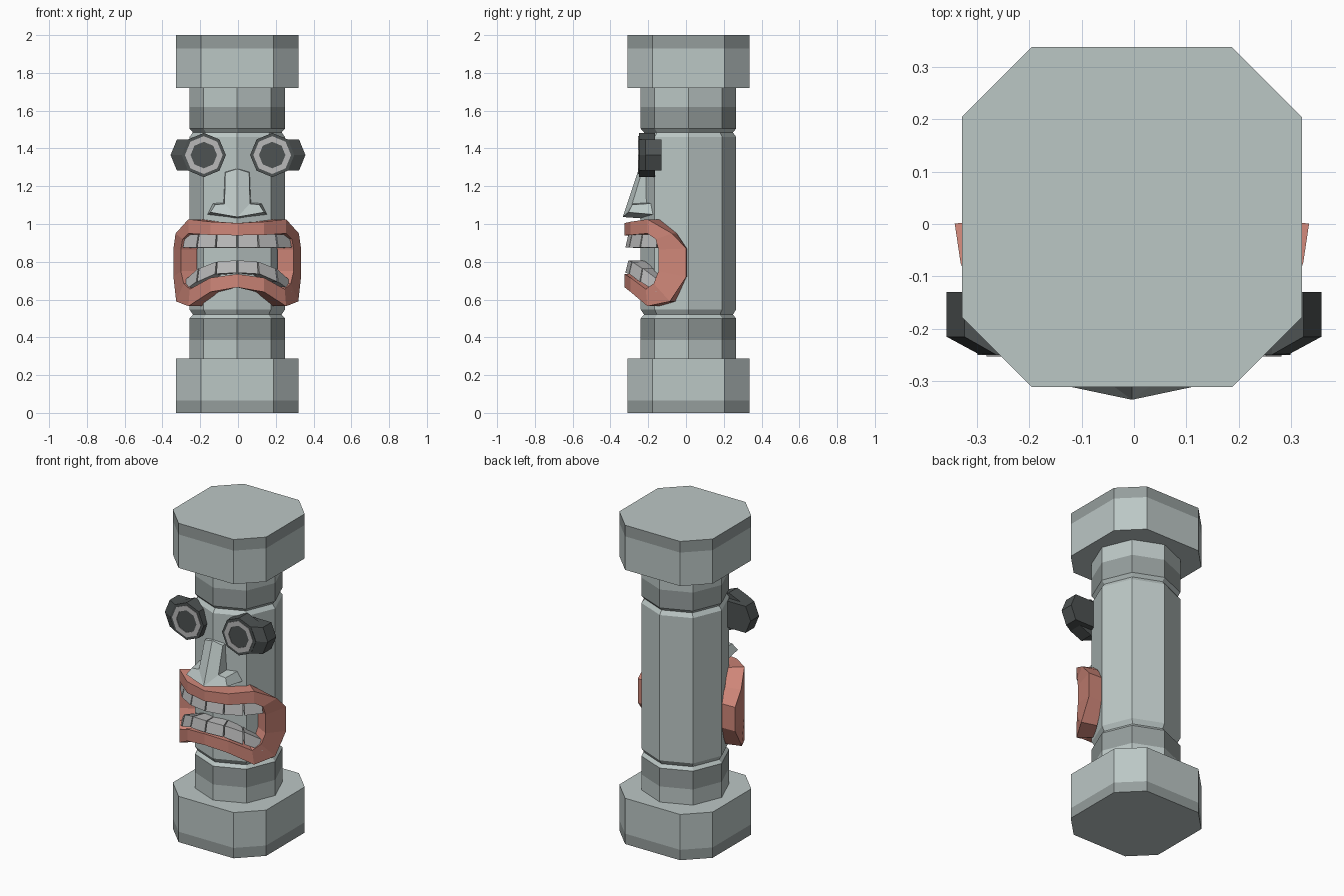
import bpy, bmesh
from math import sin, cos, pi, radians

if "Cube" in bpy.data.objects:
    bpy.data.objects.remove(bpy.data.objects["Cube"])

CX, CY = -0.004, 0.013   # column axis


def material(name, r, g, b):
    m = bpy.data.materials.new(name)
    m.diffuse_color = (r, g, b, 1)
    m.use_nodes = True
    m.node_tree.nodes["Principled BSDF"].inputs["Base Color"].default_value = m.diffuse_color
    return m


STONE = material("stone", 0.50, 0.57, 0.56)
SHADE = material("shaded_stone", 0.30, 0.34, 0.335)
DARK = material("dark_stone", 0.075, 0.085, 0.085)
LIGHT = material("light_grey", 0.48, 0.48, 0.48)
LIP = material("lip_red", 0.62, 0.24, 0.19)


def loft(name, rings, mats, band_mats=None, closed=False):
    """Skin equal-length rings; cap the ends, or join last to first if closed."""
    bm = bmesh.new()
    vs = [[bm.verts.new(p) for p in ring] for ring in rings]
    n, k = len(rings[0]), len(rings)
    for i in range(k if closed else k - 1):
        a, b = vs[i], vs[(i + 1) % k]
        for j in range(n):
            f = bm.faces.new((a[j], a[(j + 1) % n], b[(j + 1) % n], b[j]))
            f.material_index = band_mats[i] if band_mats else 0
    if not closed:
        bm.faces.new(vs[0])
        bm.faces.new(vs[-1])
    bmesh.ops.recalc_face_normals(bm, faces=bm.faces)
    me = bpy.data.meshes.new(name)
    bm.to_mesh(me)
    bm.free()
    for m in mats:
        me.materials.append(m)
    ob = bpy.data.objects.new(name, me)
    bpy.context.collection.objects.link(ob)
    return ob


def wrap(r, deg, z):
    """Point on a cylinder round the column; 0 degrees is the front."""
    a = radians(deg)
    return (CX + r * sin(a), CY - r * cos(a), z)


def octagon(cx, y, cz, r):
    return [(cx + r * cos(i * pi / 4), y, cz + r * sin(i * pi / 4)) for i in range(8)]


# Base and top slabs: chamfered squares with a darker outer band
H, F = 0.324, 0.191
square = [(H, -F), (H, F), (F, H), (-F, H), (-H, F), (-H, -F), (-F, -H), (F, -H)]
for name, levels, bands in (("base_slab", (0, 0.065, 0.287), (1, 0)),
                            ("top_slab", (1.72, 1.93, 2.0), (0, 1))):
    loft(name, [[(CX + x, CY + y, z) for x, y in square] for z in levels],
         (STONE, SHADE), bands)

# Eight-sided column with two grooves and darker collars
profile = [(0.28, 0.253), (0.385, 0.253), (0.50, 0.253), (0.52, 0.235), (0.548, 0.253),
           (1.46, 0.253), (1.485, 0.235), (1.505, 0.253), (1.62, 0.253), (1.73, 0.253)]
loft("column", [[wrap(r, i * 45, z) for i in range(8)] for z, r in profile],
     (STONE, SHADE), (0, 1, 0, 0, 0, 0, 0, 1, 0))

# Eyes: octagonal block, side lug, pale ring
EZ = 1.365
for s, side in ((-1, "left"), (1, "right")):
    loft(side + "_eye", [octagon(s * 0.181, y, EZ, 0.117) for y in (-0.165, -0.25)], (DARK,))
    lug = []
    for y, xo, xt in ((-0.13, 0.323, 0.357), (-0.215, 0.323, 0.357), (-0.248, 0.265, 0.296)):
        lug.append([(s * x, y, EZ + z) for x, z in
                    ((0.12, 0.083), (xo, 0.083), (xt, 0), (xo, -0.083), (0.12, -0.083))])
    loft(side + "_eye_lug", lug, (DARK,))
    loft(side + "_eye_ring", [octagon(s * 0.181, y, EZ, r) for r, y in
                              ((0.1, -0.24), (0.1, -0.253), (0.07, -0.253), (0.07, -0.24))],
         (LIGHT,), closed=True)

# Nose: ridge down the middle and flared nostrils (x, z, front y)
half = [(0.07, 1.28, -0.235), (0.075, 1.115, -0.285), (0.13, 1.11, -0.285), (0.158, 1.05, -0.305)]
right = [(0, 1.3, -0.25)] + half + [(0, 1.025, -0.335)]
bm = bmesh.new()
for s in (-1, 1):
    front = [bm.verts.new((CX + s * x * 0.9, y, z + (0.012 if z < 1.06 else -0.008)))
             for x, z, y in right]
    back = [bm.verts.new((CX + s * x, -0.17, z)) for x, z, y in right]
    for i in range(5):
        bm.faces.new((front[i], front[i + 1], back[i + 1], back[i]))
    bm.faces.new((front[0], front[1], front[2], front[5]))
    bm.faces.new(front[2:])
    bm.faces.new((back[0], back[1], back[2], back[5]))
    bm.faces.new(back[2:])
bmesh.ops.remove_doubles(bm, verts=bm.verts, dist=0.0005)
bmesh.ops.recalc_face_normals(bm, faces=bm.faces)
nose_mesh = bpy.data.meshes.new("nose")
bm.to_mesh(nose_mesh)
bm.free()
nose_mesh.materials.append(STONE)
bpy.context.collection.objects.link(bpy.data.objects.new("nose", nose_mesh))

# Lips: closed band wrapped round the column (outer angle, z, inner angle, z)
lip_half = [(0, 1.005, 0, 0.94), (25, 1.012, 25, 0.942), (50, 1.025, 50, 0.95),
            (75, 0.95, 59, 0.92), (88, 0.87, 62, 0.865), (88, 0.72, 62, 0.75),
            (73, 0.59, 57, 0.685), (50, 0.565, 48, 0.655), (25, 0.64, 25, 0.715),
            (0, 0.665, 0, 0.735)]
lip_path = lip_half + [(-a, b, -c, d) for a, b, c, d in reversed(lip_half[1:-1])]
loft("lips", [[wrap(0.24, a, b), wrap(0.338, a, b), wrap(0.338, c, d), wrap(0.24, c, d)]
              for a, b, c, d in lip_path], (LIP,), closed=True)

# Teeth: six wrapped blocks per row; the lower row arches (bottom z, top z by 20 degree step)
rows = {"upper": [(0.872, 0.945)] * 4,
        "lower": [(0.738, 0.808), (0.732, 0.80), (0.69, 0.765), (0.638, 0.705)]}
for row, zs in rows.items():
    for i in range(-3, 3):
        ends = []
        for k, gap in ((i, 0.6), (i + 1, -0.6)):
            lo, hi = zs[abs(k)]
            a = k * 20 + gap
            ends.append([wrap(0.24, a, lo), wrap(0.334, a, lo + 0.004),
                         wrap(0.318, a, hi), wrap(0.24, a, hi)])
        loft(f"{row}_tooth_{i + 4}", ends, (LIGHT,))
